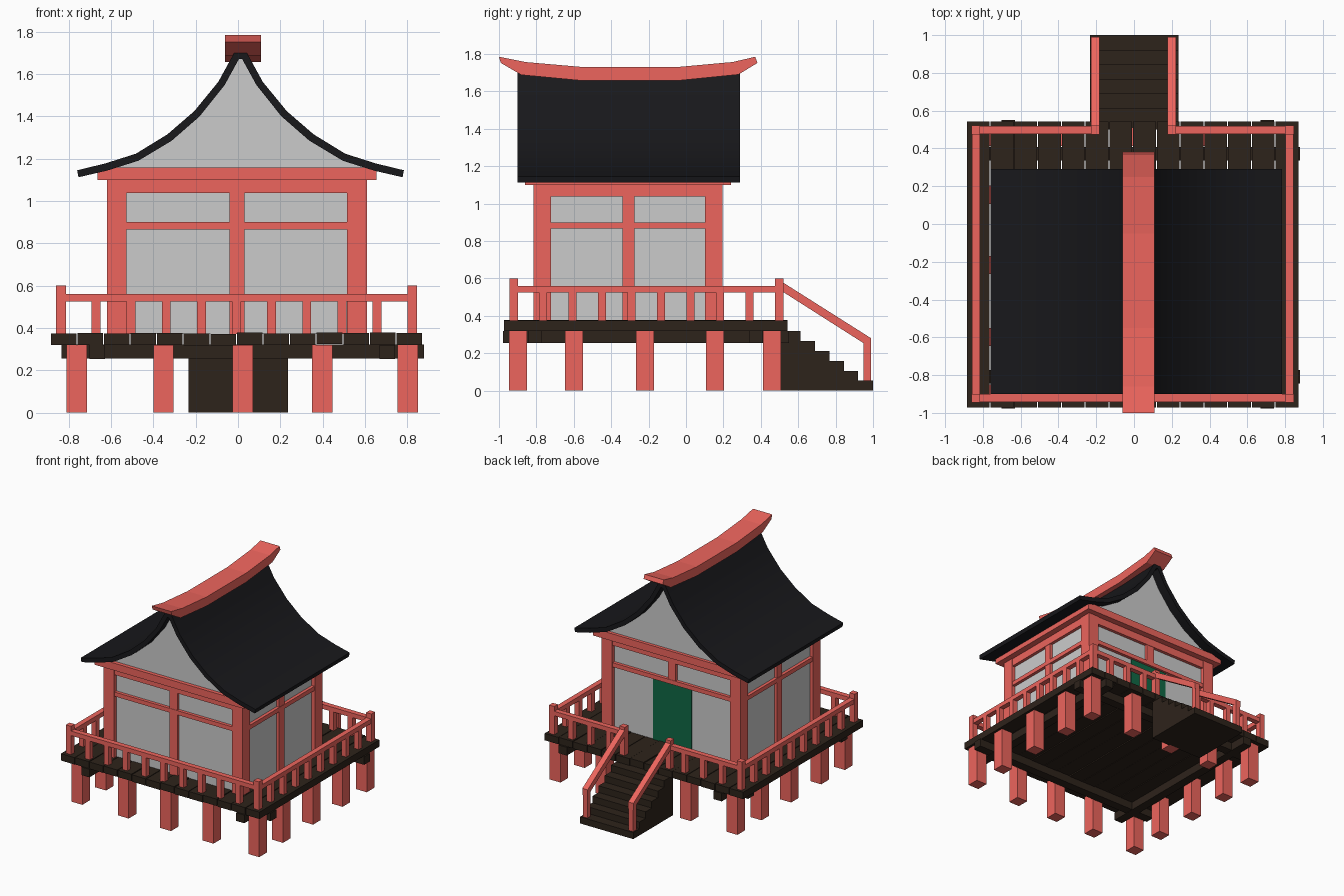
import bpy, bmesh, random
from mathutils import Vector

if "Cube" in bpy.data.objects:
    bpy.data.objects.remove(bpy.data.objects["Cube"])

random.seed(3)


def material(name, r, g, b):
    m = bpy.data.materials.new(name)
    m.diffuse_color = (r, g, b, 1)
    m.use_nodes = True
    m.node_tree.nodes["Principled BSDF"].inputs["Base Color"].default_value = m.diffuse_color
    return m


RED = material("red_paint", 0.85, 0.13, 0.11)
WOOD = material("dark_wood", 0.027, 0.017, 0.011)
TILE = material("black_roof", 0.009, 0.009, 0.011)
GREEN = material("green_door", 0.005, 0.14, 0.06)


def finish(name, bm, mat):
    bmesh.ops.recalc_face_normals(bm, faces=bm.faces)
    mesh = bpy.data.meshes.new(name)
    bm.to_mesh(mesh)
    bm.free()
    ob = bpy.data.objects.new(name, mesh)
    bpy.context.collection.objects.link(ob)
    if mat:
        mesh.materials.append(mat)
    return ob


def boxes(name, spans, mat=None):
    """One object from boxes given as (x0, x1, y0, y1, z0, z1)."""
    bm = bmesh.new()
    for x0, x1, y0, y1, z0, z1 in spans:
        for v in bmesh.ops.create_cube(bm, size=1)["verts"]:
            v.co = Vector((x1 if v.co.x > 0 else x0,
                           y1 if v.co.y > 0 else y0,
                           z1 if v.co.z > 0 else z0))
    return finish(name, bm, mat)


def extrude(name, profile, axis, a, b, mat=None):
    """Prism from a profile of (x, z) along y or (y, z) along x."""
    bm = bmesh.new()
    face = bm.faces.new([bm.verts.new((a, p, z) if axis == "x" else (p, a, z))
                         for p, z in profile])
    new = bmesh.ops.extrude_face_region(bm, geom=[face])["geom"]
    move = (b - a, 0, 0) if axis == "x" else (0, b - a, 0)
    bmesh.ops.translate(bm, vec=move,
                        verts=[g for g in new if isinstance(g, bmesh.types.BMVert)])
    return finish(name, bm, mat)


def upright(x, y, w, z0, z1):
    return (x - w / 2, x + w / 2, y - w / 2, y + w / 2, z0, z1)


# Stilts around the edge of the platform
px = [-0.762, -0.352, 0.022, 0.398, 0.802]
py = [-0.898, -0.598, -0.218, 0.155, 0.46]
boxes("stilts", [upright(x, y, 0.096, 0, 0.32) for x in px for y in py
                 if x in (px[0], px[-1]) or y in (py[0], py[-1])], RED)

# Beams under the deck
boxes("cross_beams", [(-0.835, 0.88, y - 0.036, y + 0.036, 0.256, 0.321)
                      for y in (-0.808, 0.372)], WOOD)
boxes("long_beams", [(x - 0.036, x + 0.036, -0.978, 0.55, 0.254, 0.319)
                     for x in (-0.665, 0.705)], WOOD)

# Deck planks with slightly uneven heights
step = 1.76 / 14
planks = []
for i in range(14):
    x, dz = -0.885 + i * step, random.uniform(-0.003, 0.003)
    planks.append((x, x + step - 0.005, -0.972, 0.542, 0.32 + dz, 0.375 + dz))
boxes("deck_planks", planks, WOOD)

# Solid stairs at the back
stairs = [(0.5, 0), (1.0, 0)]
edges = [1.0, 0.92, 0.845, 0.767, 0.69, 0.612]
for i, y in enumerate(edges):
    z = 0.053 * (i + 1)
    stairs += [(y, z), (edges[i + 1] if i < 5 else 0.5, z)]
stairs = [p for i, p in enumerate(stairs) if i == 0 or p != stairs[i - 1]]
extrude("stairs", stairs, "x", -0.234, 0.236, WOOD)

# Railing: posts, balusters and top rails
L, R, F, B = -0.837, 0.823, -0.922, 0.498
SL, SR = -0.205, 0.2
boxes("railing_posts", [upright(x, y, 0.046, 0.37, 0.6)
                        for x, y in ((L, F), (R, F), (L, B), (R, B), (SL, B), (SR, B))], RED)
bal = []
for i in range(1, 10):
    x = L + (R - L) * i / 10
    bal.append(upright(x, F, 0.042, 0.37, 0.53))
    if abs(x) > 0.25:
        bal.append(upright(x, B, 0.042, 0.37, 0.53))
for i in range(1, 9):
    y = F + (B - F) * i / 9
    bal += [upright(x, y, 0.042, 0.37, 0.53) for x in (L, R)]
boxes("balusters", bal, RED)
h = 0.021
rails = [(L, R, F - h, F + h, 0.525, 0.561),
         (L, SL, B - h, B + h, 0.525, 0.561), (SR, R, B - h, B + h, 0.525, 0.561)]
rails += [(x - h, x + h, F, B, 0.524, 0.56) for x in (L, R)]
boxes("top_rails", rails, RED)

# Sloping stair handrails with end posts
for side, x in (("left", SL), ("right", SR)):
    extrude(side + "_handrail", [(0.5, 0.54), (0.5, 0.59), (0.99, 0.28), (0.99, 0.228)],
            "x", x - 0.023, x + 0.023, RED)
boxes("handrail_end_posts", [(x - 0.02, x + 0.02, 0.948, 0.988, 0.05, 0.27)
                             for x in (SL, SR)], RED)

# House walls and door
boxes("walls", [(-0.59, 0.58, -0.785, 0.165, 0.37, 1.12)])
boxes("door", [(-0.17, 0.17, 0.15, 0.172, 0.37, 0.868)], GREEN)

# Timber frame of the house
X0, X1, Y0, Y1 = -0.62, 0.61, -0.815, 0.195
cw = 0.094
frame = [(x, x + cw, y, y + cw, 0.37, 1.11)
         for x in (X0, X1 - cw) for y in (Y0, Y1 - cw)]
boxes("corner_posts", frame, RED)
mids = [(-0.04, 0.03, Y0 + 0.008, -0.77, 0.37, 1.1),
        (-0.04, 0.03, 0.15, Y1 - 0.008, 0.868, 1.1)]
mids += [(x, x + 0.05, -0.34, -0.275, 0.37, 1.1) for x in (X0 + 0.008, X1 - 0.058)]
boxes("middle_posts", mids, RED)
beams = []
for z0, z1 in ((0.866, 0.9), (1.038, 1.105)):
    beams += [(X0 + 0.05, X1 - 0.05, y, y + 0.05, z0, z1) for y in (Y0 + 0.005, Y1 - 0.055)]
    beams += [(x, x + 0.05, Y0 + 0.05, Y1 - 0.05, z0, z1) for x in (X0 + 0.005, X1 - 0.055)]
boxes("wall_beams", beams, RED)
boxes("top_plate", [(-0.665, 0.655, -0.86, 0.24, 1.1, 1.158)], RED)

# Curved roof shell, one profile mirrored about the ridge
C = 0.012
top = [(0.0, 1.705), (0.03, 1.7), (0.105, 1.563), (0.218, 1.425), (0.345, 1.315),
       (0.495, 1.223), (0.64, 1.177), (0.772, 1.145)]
low = [(0.0, 1.672), (0.008, 1.67), (0.075, 1.548), (0.193, 1.4), (0.325, 1.285),
       (0.483, 1.19), (0.632, 1.143), (0.766, 1.112)]


def mirrored(pts):
    return [(C - x, z) for x, z in reversed(pts[1:])] + [(C + x, z) for x, z in pts]


roof = extrude("roof", mirrored(top) + mirrored(low)[::-1], "y", -0.9, 0.29, TILE)
bpy.context.view_layer.objects.active = roof
roof.select_set(True)
bpy.ops.object.shade_smooth_by_angle(angle=0.5)

# Gable infill under the roof
gable = [(x, z + 0.008) for x, z in low[:6]] + [(0.6, 1.157)]
extrude("gable_walls", mirrored(gable), "y", -0.83, 0.215)

# Upswept ridge beam
ridge = [(-0.99, 1.752), (-0.88, 1.688), (-0.55, 1.657), (-0.05, 1.657), (0.28, 1.69),
         (0.382, 1.752), (0.37, 1.785), (0.25, 1.757), (-0.05, 1.73), (-0.55, 1.73),
         (-0.86, 1.757), (-1.0, 1.785)]
extrude("ridge_beam", ridge, "x", -0.062, 0.108, RED)
